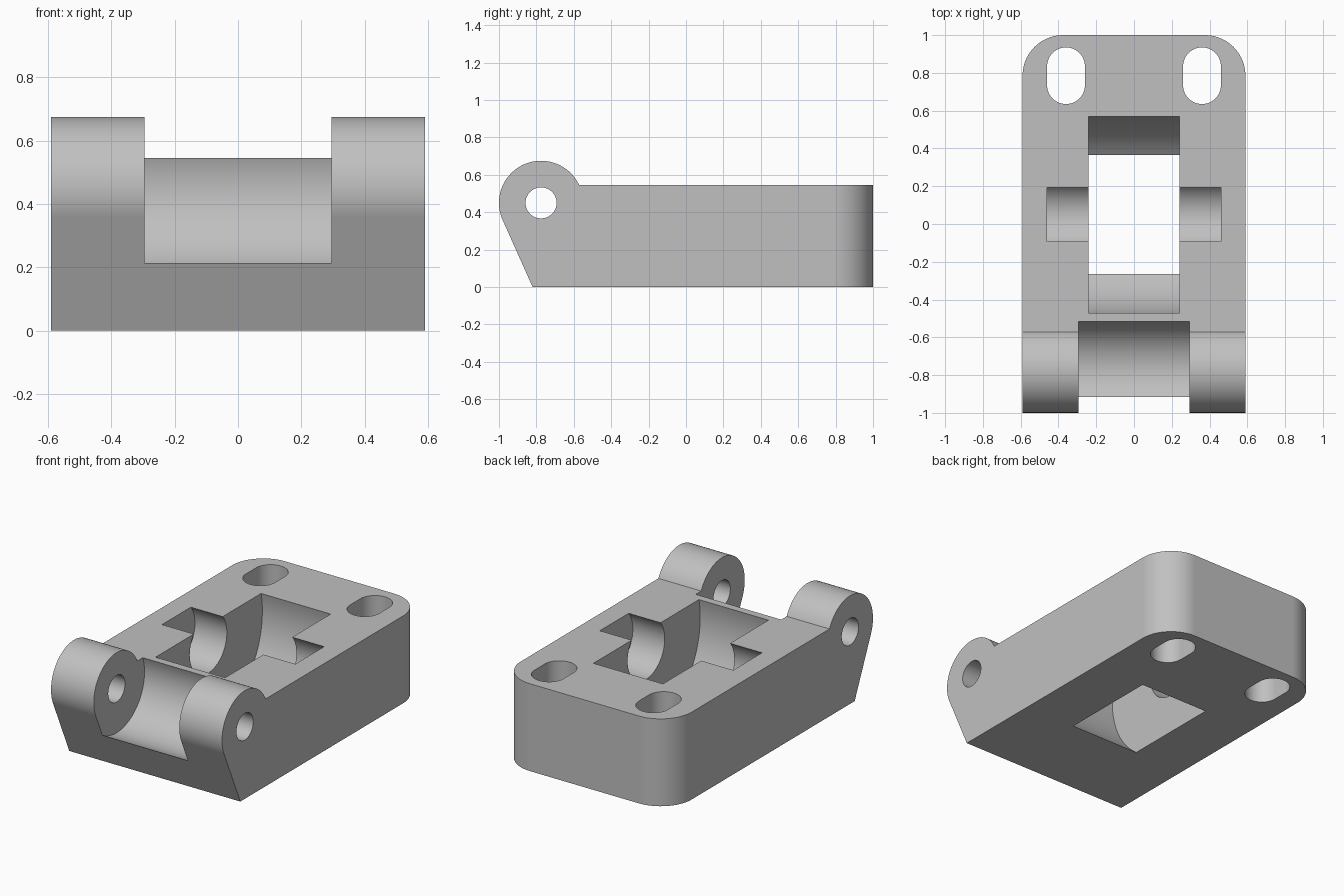
import bpy, bmesh
from math import radians, cos, sin, asin, atan2, degrees, hypot
from mathutils import Vector

old = bpy.data.objects.get("Cube")
if old:
    bpy.data.objects.remove(old, do_unlink=True)

HALF_W, TOP = 0.59, 0.545
HINGE, BARREL_R = (-0.775, 0.45), 0.225      # hinge axis (y, z)
AXLE = (0.05, 0.43)                          # roller axis (y, z)
TOE = (-0.82, 0.0)                           # front bottom edge (y, z)


def arc(centre, radius, start, end, steps=24):
    return [(centre[0] + radius * cos(radians(start + (end - start) * i / steps)),
             centre[1] + radius * sin(radians(start + (end - start) * i / steps)))
            for i in range(steps + 1)]


def circle(centre, radius, steps=96):
    return arc(centre, radius, 0, 360, steps)[:-1]


def prism(name, points, axis, low, high):
    """Extrude a (y, z) outline along x, or an (x, y) outline along z."""
    bm = bmesh.new()
    along_x = axis == "x"
    verts = [bm.verts.new((low, a, b) if along_x else (a, b, low)) for a, b in points]
    face = bm.faces.new(verts)
    grown = bmesh.ops.extrude_face_region(bm, geom=[face])["geom"]
    shift = Vector((high - low, 0, 0)) if along_x else Vector((0, 0, high - low))
    bmesh.ops.translate(bm, vec=shift,
                        verts=[v for v in grown if isinstance(v, bmesh.types.BMVert)])
    bmesh.ops.recalc_face_normals(bm, faces=bm.faces)
    mesh = bpy.data.meshes.new(name)
    bm.to_mesh(mesh)
    bm.free()
    obj = bpy.data.objects.new(name, mesh)
    bpy.context.collection.objects.link(obj)
    return obj


def combine(target, tool, operation="DIFFERENCE"):
    tool.hide_render = True
    mod = target.modifiers.new(tool.name, "BOOLEAN")
    mod.operation = operation
    mod.solver = "EXACT"
    mod.object = tool
    bpy.context.view_layer.objects.active = target
    bpy.ops.object.modifier_apply(modifier=mod.name)
    bpy.data.objects.remove(tool, do_unlink=True)


# Side profile: block, sloped front tangent to the hinge barrel
dy, dz = HINGE[0] - TOE[0], HINGE[1] - TOE[1]
tangent = degrees(atan2(dz, dy) + asin(BARREL_R / hypot(dy, dz))) + 90
shoulder = degrees(asin((TOP - HINGE[1]) / BARREL_R))
profile = [TOE] + arc(HINGE, BARREL_R, tangent, shoulder, 48) + [(1.1, TOP), (1.1, 0)]
body = prism("hinge_block", profile, "x", -0.7, 0.7)

# Plan outline with rounded back corners
r = 0.215
outline = (arc((HALF_W - r, 1 - r), r, 0, 90) + arc((r - HALF_W, 1 - r), r, 90, 180)
           + [(-HALF_W, -1.1), (HALF_W, -1.1)])
combine(body, prism("plan_outline", outline, "z", -0.1, 0.8), "INTERSECT")

# Gap between the two hinge barrels, and the pin hole through them
combine(body, prism("hinge_gap", circle(HINGE, 0.275), "x", -0.295, 0.295))
combine(body, prism("pin_hole", circle(HINGE, 0.083, 64), "x", -0.8, 0.8))

# Roller pocket and its axle seat
combine(body, prism("roller_pocket", circle(AXLE, 0.533, 128), "x", -0.24, 0.24))
combine(body, prism("axle_seat", circle(AXLE, 0.183), "x", -0.46, 0.46))

# Mounting slots
for side in (-1, 1):
    x = 0.36 * side
    slot = arc((x, 0.835), 0.1, 0, 180) + arc((x, 0.735), 0.1, 180, 360)
    combine(body, prism("mounting_slot", slot, "z", -0.1, 0.8))

# Grey finish
grey = bpy.data.materials.new("plain_grey")
grey.use_nodes = True
colour = (0.53, 0.53, 0.53, 1)
grey.diffuse_color = colour
grey.node_tree.nodes["Principled BSDF"].inputs["Base Color"].default_value = colour
body.data.materials.clear()
body.data.materials.append(grey)
for poly in body.data.polygons:
    poly.material_index = 0

# Smooth curved walls, sharp edges kept
bpy.ops.object.select_all(action="DESELECT")
body.select_set(True)
bpy.context.view_layer.objects.active = body
bpy.ops.object.shade_smooth_by_angle(angle=radians(25))
weighted = body.modifiers.new("even_normals", "WEIGHTED_NORMAL")
weighted.keep_sharp = True
